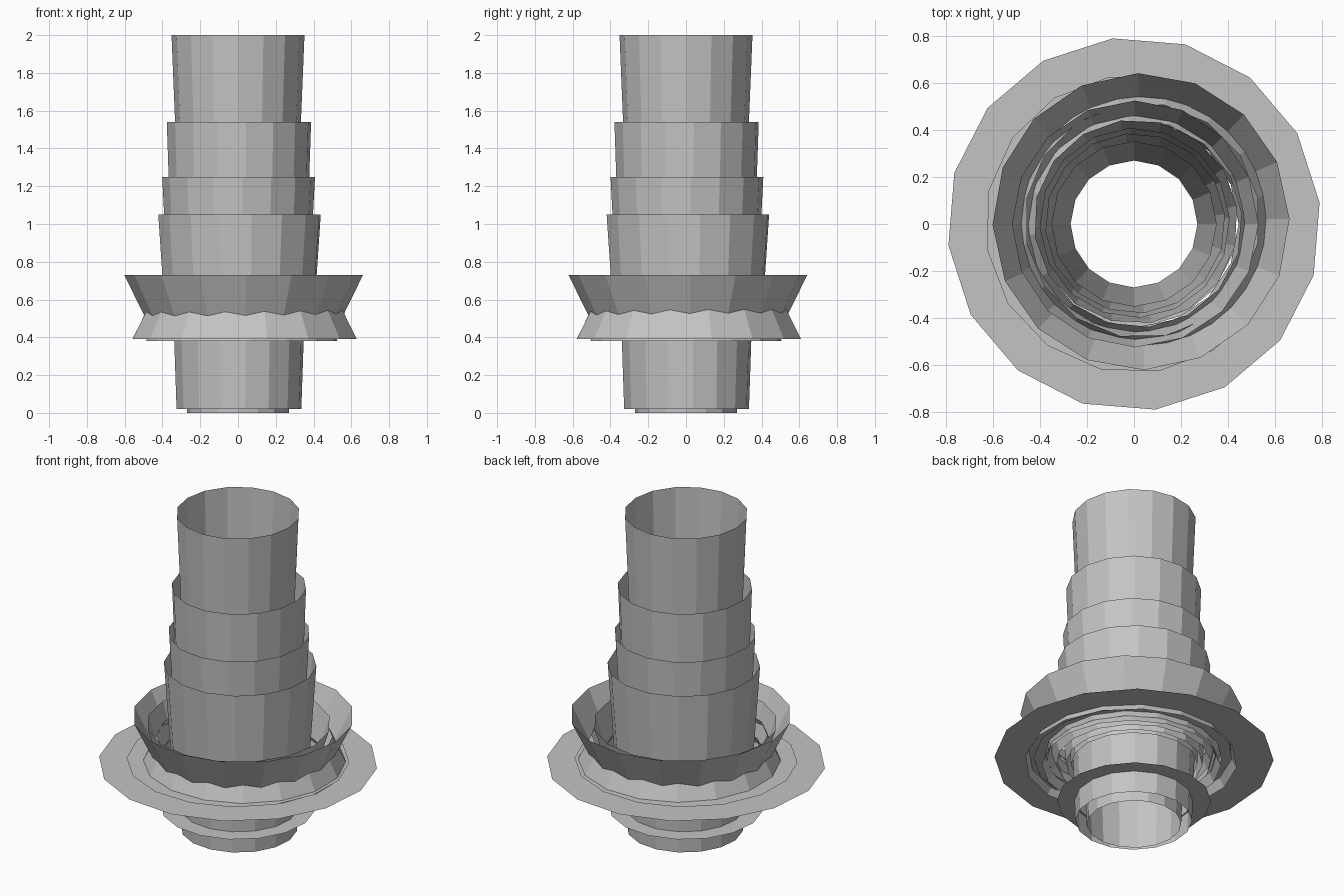
import bpy, bmesh, math

if "Cube" in bpy.data.objects:
    bpy.data.objects.remove(bpy.data.objects["Cube"])

grey = bpy.data.materials.new("plain_grey")
grey.diffuse_color = (0.55, 0.55, 0.55, 1)
grey.use_nodes = True
grey.node_tree.nodes["Principled BSDF"].inputs["Base Color"].default_value = grey.diffuse_color


def ring_shell(name, lower, upper, centre=(0, 0), sides=16, phase=0.0):
    """Open faceted band between two (radius, height) rings."""
    bm = bmesh.new()
    rings = []
    for radius, z in (lower, upper):
        rings.append([bm.verts.new((
            centre[0] + radius * math.cos(phase + math.tau * i / sides),
            centre[1] + radius * math.sin(phase + math.tau * i / sides), z))
            for i in range(sides)])
    a, b = rings
    for i in range(sides):
        j = (i + 1) % sides
        bm.faces.new((a[i], a[j], b[j], b[i]))
    mesh = bpy.data.meshes.new(name)
    bm.to_mesh(mesh)
    bm.free()
    mesh.materials.append(grey)
    obj = bpy.data.objects.new(name, mesh)
    bpy.context.collection.objects.link(obj)


# Nested tapering tubes, innermost and tallest first
ring_shell("inner_tube", (0.27, 0.0), (0.352, 2.0))
ring_shell("second_tube", (0.332, 0.02), (0.384, 1.54), (0.005, 0.003), phase=0.1)
ring_shell("third_tube", (0.36, 0.39), (0.405, 1.25), (0.003, 0.005), phase=0.05)
ring_shell("fourth_tube", (0.39, 0.39), (0.435, 1.05), (0.008, 0.01), phase=0.15)

# Flared cups around the tubes
ring_shell("inner_cup", (0.44, 0.40), (0.525, 0.68), (0.005, 0.0))
ring_shell("outer_cup", (0.48, 0.42), (0.632, 0.73), (0.03, 0.01), phase=0.02)

# Skirts that widen downward and cross the cups
ring_shell("inner_skirt", (0.51, 0.38), (0.44, 0.52), (0.02, 0.0), phase=0.1)
ring_shell("outer_skirt", (0.605, 0.39), (0.50, 0.60), (0.035, 0.015), phase=0.2)

# Flat collars, wound to face up
ring_shell("wide_collar", (0.795, 0.432), (0.57, 0.432), phase=0.115)
ring_shell("upper_collar", (0.635, 0.446), (0.50, 0.446), phase=0.17)
ring_shell("lower_collar", (0.44, 0.152), (0.325, 0.152), phase=0.1)
